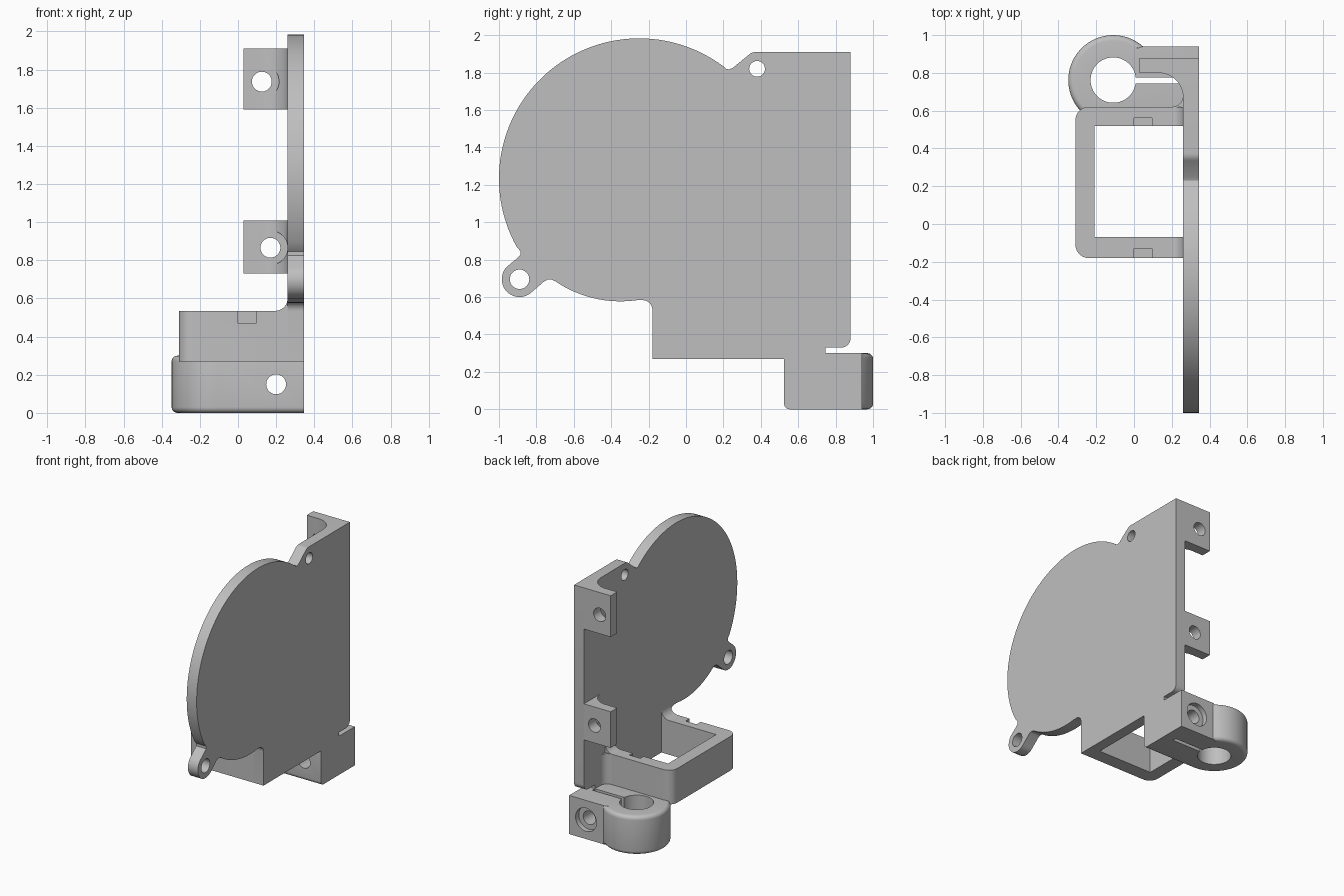
import bpy, bmesh
from math import cos, sin, radians

cube = bpy.data.objects.get("Cube")
if cube:
    bpy.data.objects.remove(cube, do_unlink=True)

grey = bpy.data.materials.new("light_grey")
grey.use_nodes = True
COLOUR = (0.52, 0.52, 0.52, 1)
grey.diffuse_color = COLOUR
grey.node_tree.nodes["Principled BSDF"].inputs["Base Color"].default_value = COLOUR


def arc(cx, cy, r, start, end, steps=8):
    """Points along an arc, angles in degrees."""
    angles = [radians(start + (end - start) * i / steps) for i in range(steps + 1)]
    return [(cx + r * cos(a), cy + r * sin(a)) for a in angles]


def circle(cx, cy, r, steps=48):
    return arc(cx, cy, r, 0, 360, steps)[:-1]


def rect(a0, b0, a1, b1):
    return [(a0, b0), (a1, b0), (a1, b1), (a0, b1)]


def prism(name, outline, axis, low, high, rounded=None, radius=0.03):
    """Extrude an outline along an axis; optionally round chosen rim edges."""
    place = {"x": lambda a, b, t: (t, a, b),
             "y": lambda a, b, t: (a, t, b),
             "z": lambda a, b, t: (a, b, t)}[axis]
    bm = bmesh.new()
    base = bm.faces.new([bm.verts.new(place(a, b, low)) for a, b in outline])
    ext = bmesh.ops.extrude_face_region(bm, geom=[base], use_keep_orig=True)
    top = [v for v in ext["geom"] if isinstance(v, bmesh.types.BMVert)]
    shift = [h - l for h, l in zip(place(0, 0, high), place(0, 0, low))]
    bmesh.ops.translate(bm, verts=top, vec=shift)
    bmesh.ops.recalc_face_normals(bm, faces=bm.faces)
    if rounded:
        rim = [e for e in bm.edges if rounded(*e.verts)]
        bmesh.ops.bevel(bm, geom=rim, offset=radius, segments=5,
                        profile=0.5, affect="EDGES")
    mesh = bpy.data.meshes.new(name)
    bm.to_mesh(mesh)
    bm.free()
    mesh.materials.append(grey)
    obj = bpy.data.objects.new(name, mesh)
    bpy.context.collection.objects.link(obj)
    return obj


def finish(obj, *cutters):
    """Cut the openings, then smooth the curved faces."""
    bpy.ops.object.select_all(action="DESELECT")
    bpy.context.view_layer.objects.active = obj
    obj.select_set(True)
    for cutter in cutters:
        mod = obj.modifiers.new("cut", "BOOLEAN")
        mod.operation, mod.solver, mod.object = "DIFFERENCE", "EXACT", cutter
        bpy.ops.object.modifier_apply(modifier=mod.name)
        bpy.data.objects.remove(cutter, do_unlink=True)
    bpy.ops.object.shade_smooth_by_angle(angle=radians(30))


INNER, OUTER = 0.26, 0.345      # the two sides of the back plate
BACK = 0.88                     # rear edge of plate and tabs

# Plate: rounded fan outline with two screw ears and a straight rear edge
outline = [(-0.18, 0.27), (0.62, 0.27), (0.62, 0.3), (0.745, 0.3), (0.745, 0.33)]
outline += arc(0.83, 0.38, 0.05, -90, 0)
outline += [(BACK, 1.91)]
outline += arc(0.375, 1.85, 0.06, 90, 133, 5)
outline += [(0.25, 1.825), (0.23, 1.817), (0.215, 1.82)]
outline += arc(-0.25, 1.233, 0.75, 53, 209, 64)
outline += [(-0.885, 0.845), (-0.885, 0.825), (-0.9, 0.81)]
outline += arc(-0.89, 0.695, 0.095, 135, 315, 24)
outline += [(-0.76, 0.682), (-0.74, 0.694), (-0.72, 0.694)]
outline += arc(-0.35, 1.198, 0.621, 235.7, 278, 16)
outline += arc(-0.23, 0.533, 0.05, 90, 0)
finish(prism("side_plate", outline, "x", INNER, OUTER),
       prism("cut", circle(0.38, 1.82, 0.042), "x", 0, 1),
       prism("cut", circle(-0.89, 0.695, 0.052), "x", 0, 1))

# Mounting tabs with a fillet into the plate and a spot-faced screw hole
tab = [(0.03, 0.8)] + arc(0.13, 0.67, 0.13, 90, 0, 14) + [(INNER, BACK), (0.03, BACK)]
for name, low, high, hx, hz in (("upper_tab", 1.59, 1.91, 0.125, 1.737),
                                ("lower_tab", 0.73, 1.01, 0.17, 0.866)):
    finish(prism(name, tab, "z", low, high),
           prism("cut", circle(hx, hz, 0.052), "y", 0.5, 1),
           prism("cut", circle(hx, hz, 0.09), "y", 0.5, 0.785))

# Duct frame: three-sided wall, rounded outside, with two latch notches
frame = [(INNER, -0.18)]
frame += arc(-0.24, -0.11, 0.07, 270, 180)
frame += arc(-0.24, 0.55, 0.07, 180, 90)
frame += arc(0.2, 0.68, 0.06, 270, 360)
frame += [(INNER, 0.52), (-0.21, 0.52), (-0.21, -0.07), (INNER, -0.07)]
finish(prism("duct_frame", frame, "z", 0.27, 0.535),
       prism("cut", rect(0, -0.3, 0.095, -0.13), "z", 0.47, 0.7),
       prism("cut", rect(0, 0.4, 0.095, 0.56), "z", 0.47, 0.7))

# Fillets between the frame's top edge and the plate
web = [(INNER, 0.535)] + arc(0.195, 0.6, 0.065, 270, 360)
for name, y0, y1 in (("front_fillet", -0.18, -0.07), ("rear_fillet", 0.52, 0.62)):
    finish(prism(name, web, "y", y0, y1))

# Rod clamp: ring with two arms, split by a slot and closed by a cross bolt
CX, CY, R, ARM = -0.11, 0.762, 0.238, 0.94
clamp = arc(CX, CY, R, 48.4, 270, 44) + [(OUTER, CY - R), (OUTER, ARM)]


def clamp_rim(a, b):
    flat = abs(a.co.z - b.co.z) < 1e-4
    on_end = min(a.co.x, b.co.x) > OUTER - 0.01
    on_arm = max(a.co.x, b.co.x) > 0.3 and min(a.co.y, b.co.y) > 0.9
    return flat and not on_end and not on_arm


finish(prism("rod_clamp", clamp, "z", 0, 0.3, clamp_rim),
       prism("cut", circle(CX, CY, 0.12, 64), "z", -1, 1),
       prism("cut", rect(-0.05, 0.745, INNER, 0.775), "z", -1, 1),
       prism("cut", circle(0.2, 0.15, 0.052), "y", 0, 2),
       prism("cut", circle(0.2, 0.15, 0.09), "y", 0.9, 2))
